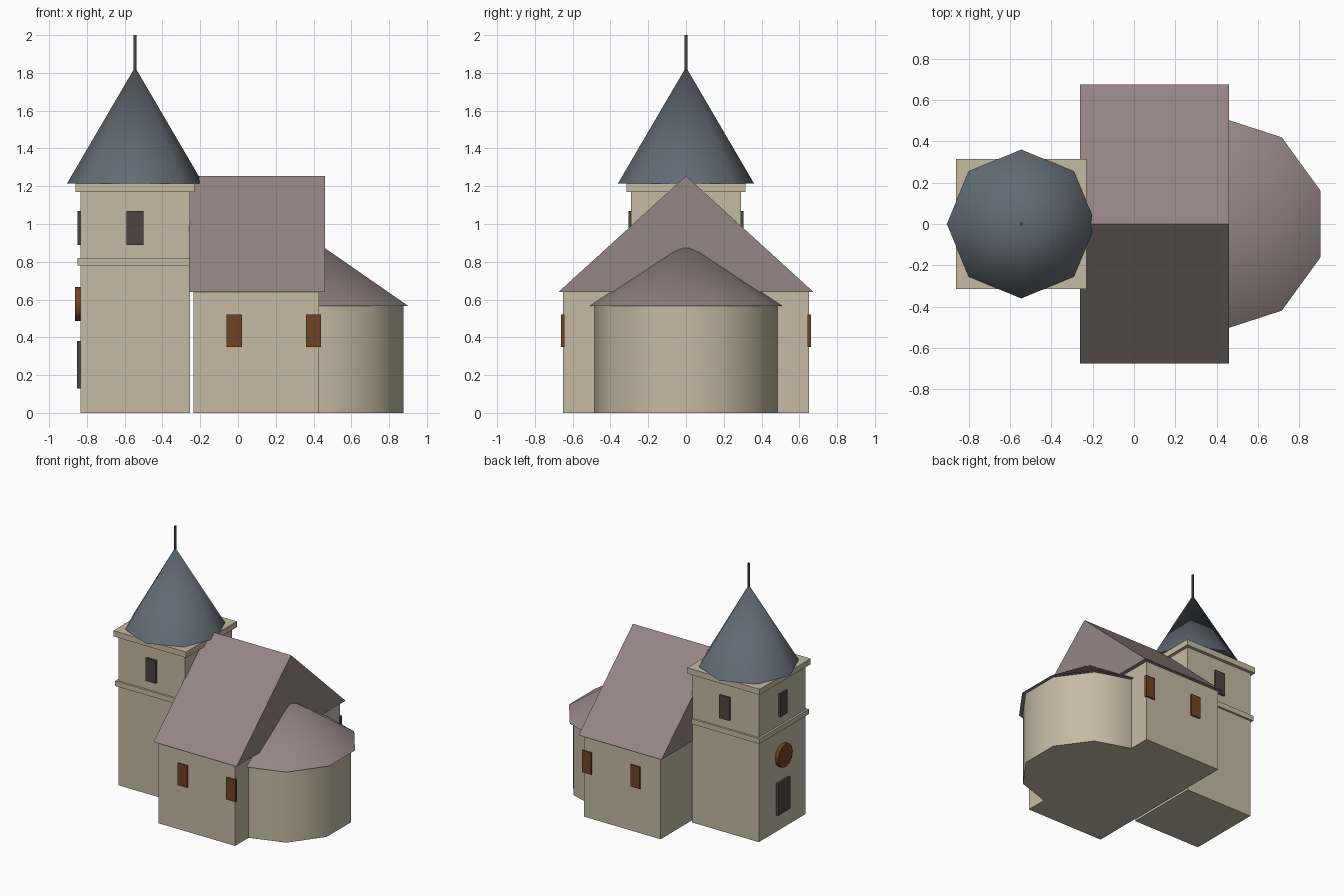
import bpy, bmesh, math
from mathutils import Matrix

if "Cube" in bpy.data.objects:
    bpy.data.objects.remove(bpy.data.objects["Cube"])


def material(name, rgb):
    m = bpy.data.materials.new(name)
    m.diffuse_color = (*rgb, 1)
    m.use_nodes = True
    m.node_tree.nodes["Principled BSDF"].inputs["Base Color"].default_value = m.diffuse_color
    return m


WALL = material("cream plaster", (0.56, 0.49, 0.37))
ROOF = material("mauve roof tile", (0.30, 0.237, 0.23))
SLATE = material("blue grey slate", (0.122, 0.15, 0.178))
WOOD = material("brown wood", (0.162, 0.056, 0.017))
DARK = material("dark opening", (0.08, 0.058, 0.053))


def finish(name, bm, mat, smooth=False):
    bmesh.ops.recalc_face_normals(bm, faces=bm.faces)
    me = bpy.data.meshes.new(name)
    bm.to_mesh(me)
    bm.free()
    me.materials.append(mat)
    ob = bpy.data.objects.new(name, me)
    bpy.context.collection.objects.link(ob)
    if smooth:
        bpy.ops.object.select_all(action='DESELECT')
        ob.select_set(True)
        bpy.context.view_layer.objects.active = ob
        bpy.ops.object.shade_smooth_by_angle(angle=math.radians(50))
    return ob


def box(name, x, y, z, mat):
    """Box from (min, max) ranges."""
    bm = bmesh.new()
    bmesh.ops.create_cube(bm, size=1)
    for v in bm.verts:
        v.co = [r[0] if c < 0 else r[1] for c, r in zip(v.co, (x, y, z))]
    return finish(name, bm, mat)


def cone(name, n, r1, r2, x, z0, z1, mat, turn=0.0):
    """Upright n-sided cone or cylinder, first corner at angle turn."""
    bm = bmesh.new()
    bottom, top = [], []
    for i in range(n):
        a = turn + 2 * math.pi * i / n
        c, s = math.cos(a), math.sin(a)
        bottom.append(bm.verts.new((x + r1 * c, r1 * s, z0)))
        if r2:
            top.append(bm.verts.new((x + r2 * c, r2 * s, z1)))
    bm.faces.new(bottom)
    if r2:
        bm.faces.new(top)
    else:
        top = [bm.verts.new((x, 0, z1))] * n
    for i in range(n):
        j = (i + 1) % n
        quad = [bottom[i], bottom[j], top[j], top[i]]
        bm.faces.new(quad if r2 else quad[:3])
    return finish(name, bm, mat, True)


# Tower with string course and cornice
TX = -0.545
for name, h, z0, z1 in (("tower", 0.29, 0, 1.17), ("tower_band", 0.306, 0.78, 0.82),
                        ("tower_cornice", 0.315, 1.17, 1.215)):
    box(name, (TX - h, TX + h), (-h, h), (z0, z1), WALL)

# Octagonal spire and finial
cone("spire", 8, 0.36, 0, TX, 1.215, 1.83, SLATE)
cone("finial", 8, 0.008, 0.008, TX, 1.81, 2.0, DARK)

# Nave walls and gabled roof
box("nave", (-0.235, 0.43), (-0.65, 0.65), (0, 0.64), WALL)
bm = bmesh.new()
ends = [[bm.verts.new((x, y, z)) for y, z in ((-0.675, 0.64), (0.675, 0.64), (0, 1.255))]
        for x in (-0.26, 0.46)]
for e in ends:
    bm.faces.new(e)
for i in range(3):
    j = (i + 1) % 3
    bm.faces.new((ends[0][i], ends[0][j], ends[1][j], ends[1][i]))
finish("nave_roof", bm, ROOF)

# Ten-sided apse and its roof
cone("apse", 10, 0.49, 0.49, 0.41, 0, 0.565, WALL, math.pi / 10)
cone("apse_roof", 10, 0.518, 0, 0.41, 0.565, 0.907, ROOF, math.pi / 10)

# Windows on both long sides
for s, side in ((-1, "front"), (1, "back")):
    for i, x in enumerate((-0.02, 0.40)):
        box(f"nave_window_{side}_{i + 1}", (x - 0.04, x + 0.04),
            sorted((s * 0.643, s * 0.661)), (0.35, 0.522), WOOD)
    box(f"belfry_window_{side}", (TX - 0.044, TX + 0.044),
        sorted((s * 0.285, s * 0.305)), (0.89, 1.07), DARK)

# West face: belfry window, door, round window
box("belfry_window_west", (-0.85, -0.83), (-0.044, 0.044), (0.89, 1.07), DARK)
box("door", (-0.853, -0.83), (-0.075, 0.075), (0.13, 0.38), DARK)
bm = bmesh.new()
bmesh.ops.create_cone(bm, cap_ends=True, segments=12, radius1=0.09, radius2=0.09, depth=0.033,
                      matrix=Matrix.Translation((-0.8475, 0, 0.576)) @ Matrix.Rotation(math.pi / 2, 4, 'Y'))
finish("round_window", bm, WOOD, True)
